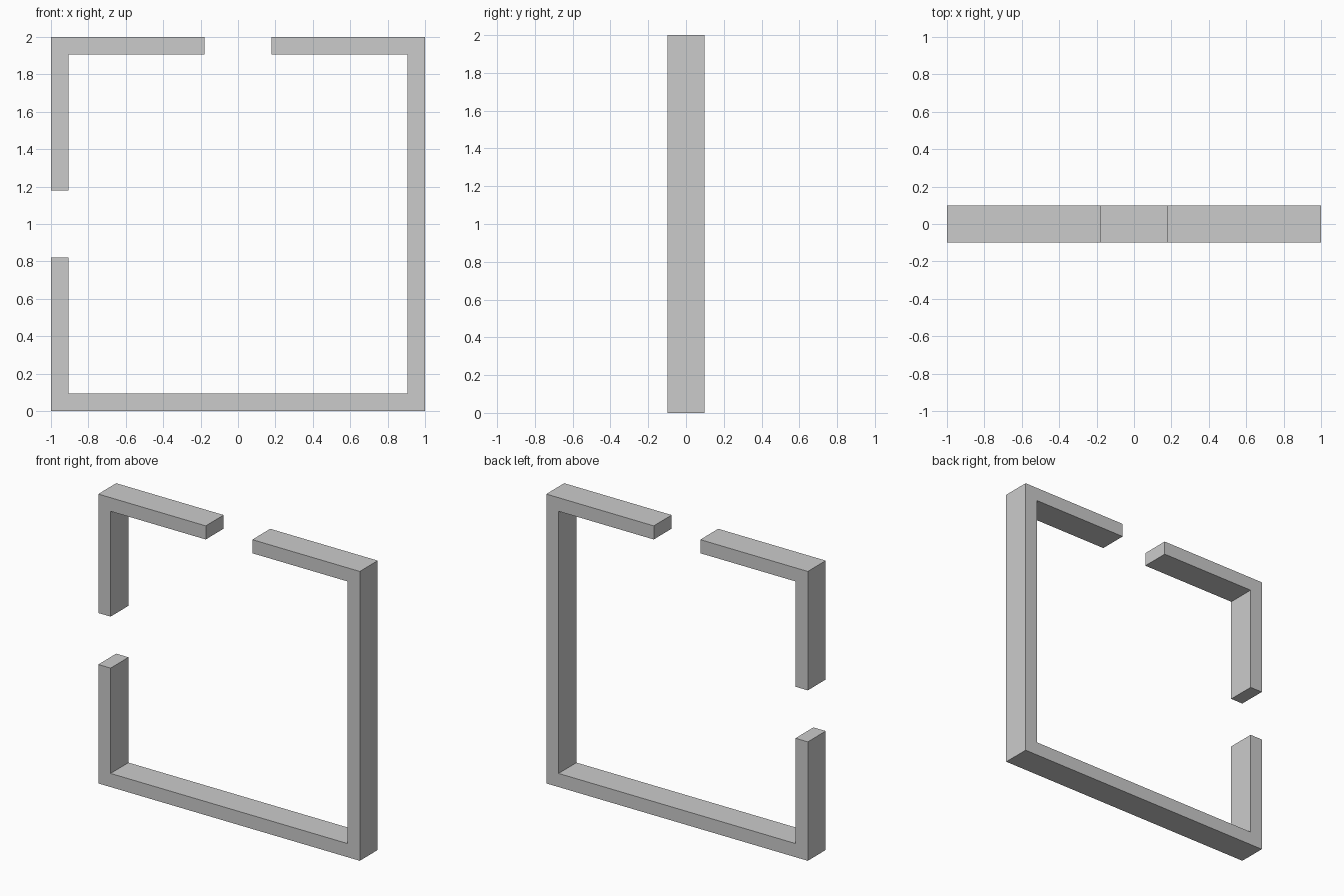
import bpy, bmesh

if "Cube" in bpy.data.objects:
    bpy.data.objects.remove(bpy.data.objects["Cube"])

T = 0.094      # bar thickness
D = 0.098      # half depth
G = 0.178      # half width of each gap
I = 1 - T      # inner half size


def extrude_profile(name, points):
    """Closed x/z outline (centred on z = 1) extruded through the depth."""
    bm = bmesh.new()
    face = bm.faces.new([bm.verts.new((x, -D, z + 1)) for x, z in points])
    new = bmesh.ops.extrude_face_region(bm, geom=[face])["geom"]
    verts = [v for v in new if isinstance(v, bmesh.types.BMVert)]
    bmesh.ops.translate(bm, verts=verts, vec=(0, 2 * D, 0))
    bmesh.ops.recalc_face_normals(bm, faces=bm.faces)
    mesh = bpy.data.meshes.new(name)
    bm.to_mesh(mesh)
    bm.free()
    obj = bpy.data.objects.new(name, mesh)
    bpy.context.collection.objects.link(obj)


# Main frame: lower left post, floor bar, right post, right half of top bar
extrude_profile("main_frame", [
    (-1, -1), (1, -1), (1, 1), (G, 1), (G, I), (I, I),
    (I, -I), (-I, -I), (-I, -G), (-1, -G)])

# Separate upper left corner between the two gaps
extrude_profile("corner_frame", [
    (-1, G), (-I, G), (-I, I), (-G, I), (-G, 1), (-1, 1)])
